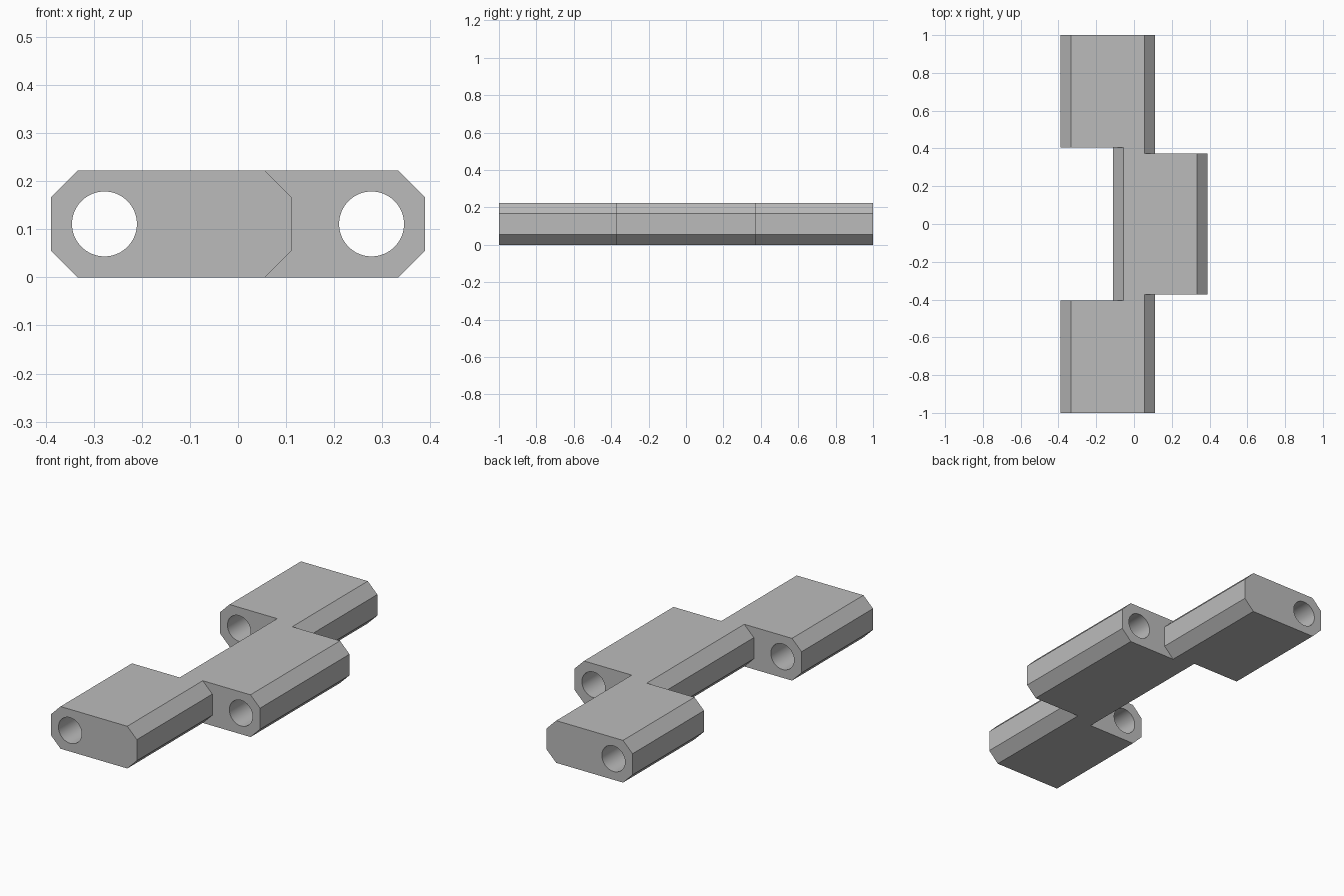
import bpy
import bmesh
import math
from mathutils import Matrix

if "Cube" in bpy.data.objects:
    bpy.data.objects.remove(bpy.data.objects["Cube"], do_unlink=True)

# Everything follows one unit: the chamfer width
U = 1 / 18
HEIGHT = 4 * U
PIN_X = 5 * U
PIN_RADIUS = 0.0675
LUG_INNER = 0.4056    # where the outer lugs begin
TONGUE_END = 0.3722   # half length of the middle tongue

grey = bpy.data.materials.new("plain grey")
grey.use_nodes = True
grey.diffuse_color = (0.5, 0.5, 0.5, 1)
grey.node_tree.nodes["Principled BSDF"].inputs["Base Color"].default_value = (0.5, 0.5, 0.5, 1)


def add_object(name, bm):
    bmesh.ops.recalc_face_normals(bm, faces=bm.faces)
    mesh = bpy.data.meshes.new(name)
    bm.to_mesh(mesh)
    bm.free()
    mesh.materials.append(grey)
    obj = bpy.data.objects.new(name, mesh)
    bpy.context.scene.collection.objects.link(obj)
    return obj


def chamfered_bar(name, x0, x1, y0, y1):
    """Octagonal profile in x and z, extruded along y."""
    outline = [(x0 + U, 0), (x1 - U, 0), (x1, U), (x1, HEIGHT - U),
               (x1 - U, HEIGHT), (x0 + U, HEIGHT), (x0, HEIGHT - U), (x0, U)]
    bm = bmesh.new()
    face = bm.faces.new([bm.verts.new((x, y0, z)) for x, z in outline])
    new = bmesh.ops.extrude_face_region(bm, geom=[face])["geom"]
    bmesh.ops.translate(bm, vec=(0, y1 - y0, 0),
                        verts=[v for v in new if isinstance(v, bmesh.types.BMVert)])
    return add_object(name, bm)


def pin_bore(name, x):
    bm = bmesh.new()
    place = Matrix.Translation((x, 0, HEIGHT / 2)) @ Matrix.Rotation(math.pi / 2, 4, "X")
    bmesh.ops.create_cone(bm, cap_ends=True, segments=64, radius1=PIN_RADIUS,
                          radius2=PIN_RADIUS, depth=2.2, matrix=place)
    return add_object(name, bm)


def combine(target, tool, operation):
    """Apply a boolean and discard the tool."""
    mod = target.modifiers.new("combine", "BOOLEAN")
    mod.solver = "EXACT"
    mod.operation = operation
    mod.object = tool
    bpy.context.view_layer.update()
    evaluated = target.evaluated_get(bpy.context.evaluated_depsgraph_get())
    mesh = bpy.data.meshes.new_from_object(evaluated)
    target.modifiers.clear()
    target.data = mesh
    bpy.data.objects.remove(tool, do_unlink=True)


# Central web, middle tongue and two outer lugs, joined into one link
link = chamfered_bar("hinge_link", -2 * U, 2 * U, -0.6, 0.6)
combine(link, chamfered_bar("middle_tongue", -2 * U, 7 * U, -TONGUE_END, TONGUE_END), "UNION")
combine(link, chamfered_bar("front_lug", -7 * U, 2 * U, -1, -LUG_INNER), "UNION")
combine(link, chamfered_bar("back_lug", -7 * U, 2 * U, LUG_INNER, 1), "UNION")

# Pin holes through the lugs and through the tongue
for side in (-1, 1):
    combine(link, pin_bore("pin_bore", side * PIN_X), "DIFFERENCE")

# Smooth bores, sharp chamfers
bpy.ops.object.select_all(action="DESELECT")
link.select_set(True)
bpy.context.view_layer.objects.active = link
bpy.ops.object.shade_smooth_by_angle(angle=math.radians(30))
